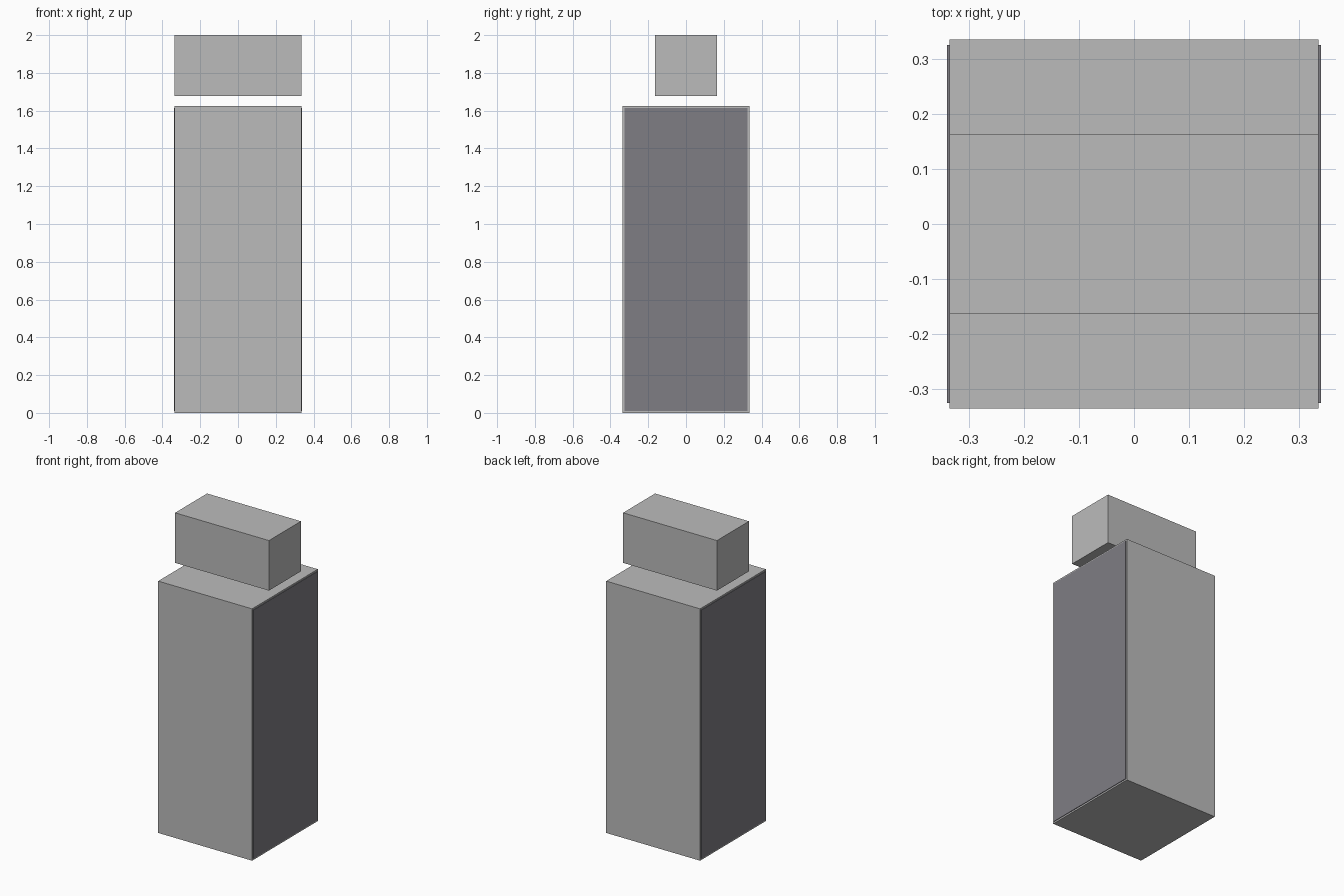
import bpy
import bmesh
from mathutils import Matrix, Vector

old = bpy.data.objects.get("Cube")
if old:
    bpy.data.objects.remove(old, do_unlink=True)


def make_material(name, rgb):
    mat = bpy.data.materials.new(name)
    mat.use_nodes = True
    colour = (*rgb, 1.0)
    mat.diffuse_color = colour
    mat.node_tree.nodes["Principled BSDF"].inputs["Base Color"].default_value = colour
    return mat


def box(name, low, high, mat):
    """Axis-aligned box between two opposite corners."""
    low, high = Vector(low), Vector(high)
    bm = bmesh.new()
    bmesh.ops.create_cube(
        bm, size=1.0,
        matrix=Matrix.Translation((low + high) / 2) @ Matrix.Diagonal((*(high - low), 1.0)))
    mesh = bpy.data.meshes.new(name)
    bm.to_mesh(mesh)
    bm.free()
    mesh.materials.append(mat)
    obj = bpy.data.objects.new(name, mesh)
    bpy.context.collection.objects.link(obj)
    return obj


light_grey = make_material("light grey", (0.5, 0.5, 0.5))
dark_grey = make_material("dark slate grey", (0.21, 0.205, 0.23))

HALF = 0.335        # half width of the body and the top block
BODY_TOP = 1.625
MARGIN = 0.01       # pale border around each side panel

# Tall square body
box("body", (-HALF, -HALF, 0), (HALF, HALF, BODY_TOP), light_grey)

# Floating block above the body
box("top_block", (-HALF, -0.163, 1.677), (HALF, 0.163, 2.0), light_grey)

# Thin dark panels on the two sides
for name, side in (("left_panel", 1), ("right_panel", -1)):
    inner, outer = sorted((side * (HALF - 0.002), side * 0.339))
    box(name, (inner, -HALF + MARGIN, MARGIN),
        (outer, HALF - MARGIN, BODY_TOP - MARGIN), dark_grey)
